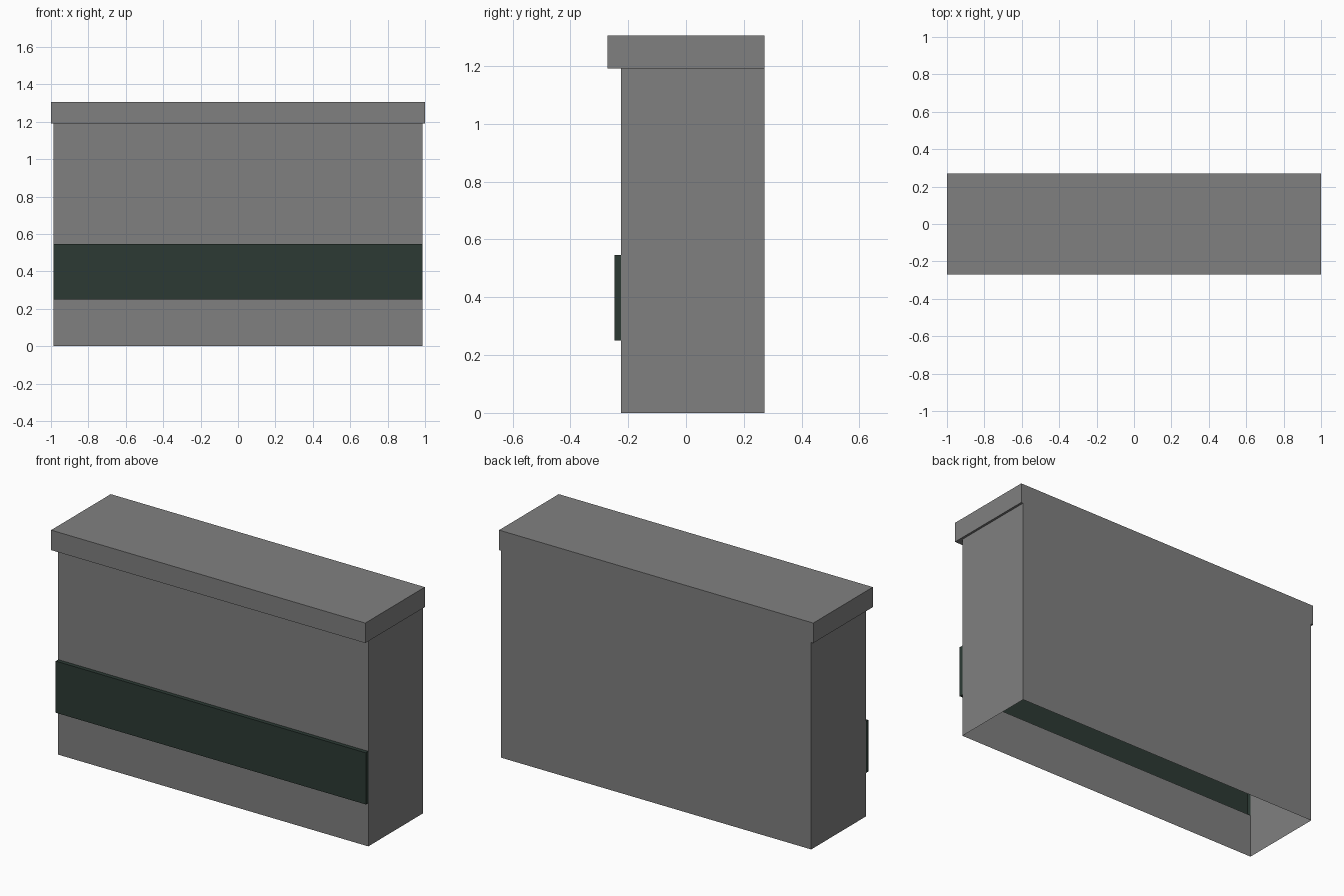
import bpy
import bmesh

if "Cube" in bpy.data.objects:
    bpy.data.objects.remove(bpy.data.objects["Cube"], do_unlink=True)


def make_material(name, rgb):
    mat = bpy.data.materials.new(name)
    mat.use_nodes = True
    color = (*rgb, 1.0)
    mat.diffuse_color = color
    mat.node_tree.nodes["Principled BSDF"].inputs["Base Color"].default_value = color
    return mat


grey = make_material("mid grey", (0.216, 0.216, 0.216))
green = make_material("dark green", (0.025, 0.042, 0.034))


def finish(name, bm, materials):
    bmesh.ops.recalc_face_normals(bm, faces=bm.faces[:])
    mesh = bpy.data.meshes.new(name)
    bm.to_mesh(mesh)
    bm.free()
    for mat in materials:
        mesh.materials.append(mat)
    obj = bpy.data.objects.new(name, mesh)
    bpy.context.collection.objects.link(obj)
    return obj


# Main dimensions
half_width = 0.987
back, front, band_front = 0.271, -0.225, -0.248
body_top, lid_top = 1.191, 1.306
band_low, band_high = 0.25, 0.547

# Hollow body, open below, with a raised hollow band across the front
profile = [(back, 0), (back, body_top), (front, body_top), (front, band_high),
           (band_front, band_high), (band_front, band_low),
           (front, band_low), (front, 0)]
bm = bmesh.new()
sides = [[bm.verts.new((x, y, z)) for y, z in profile]
         for x in (-half_width, half_width)]
right, left = sides
for i in range(len(profile) - 1):
    if i == 1:
        continue  # the lid closes the top
    bm.faces.new((right[i], right[i + 1], left[i + 1], left[i]))
for side in sides:
    bm.faces.new(side[:4] + side[6:])
    bm.faces.new(side[3:7])
for face in bm.faces:
    if face.calc_center_median().y < front - 0.005:
        face.material_index = 1
finish("cabinet_body", bm, [grey, green])

# Overhanging lid, flush at the back
bm = bmesh.new()
bmesh.ops.create_cube(bm, size=1)
bmesh.ops.scale(bm, vec=(2.0, 2 * back, lid_top - body_top), verts=bm.verts)
bmesh.ops.translate(bm, vec=(0, 0, (lid_top + body_top) / 2), verts=bm.verts)
finish("lid", bm, [grey])
